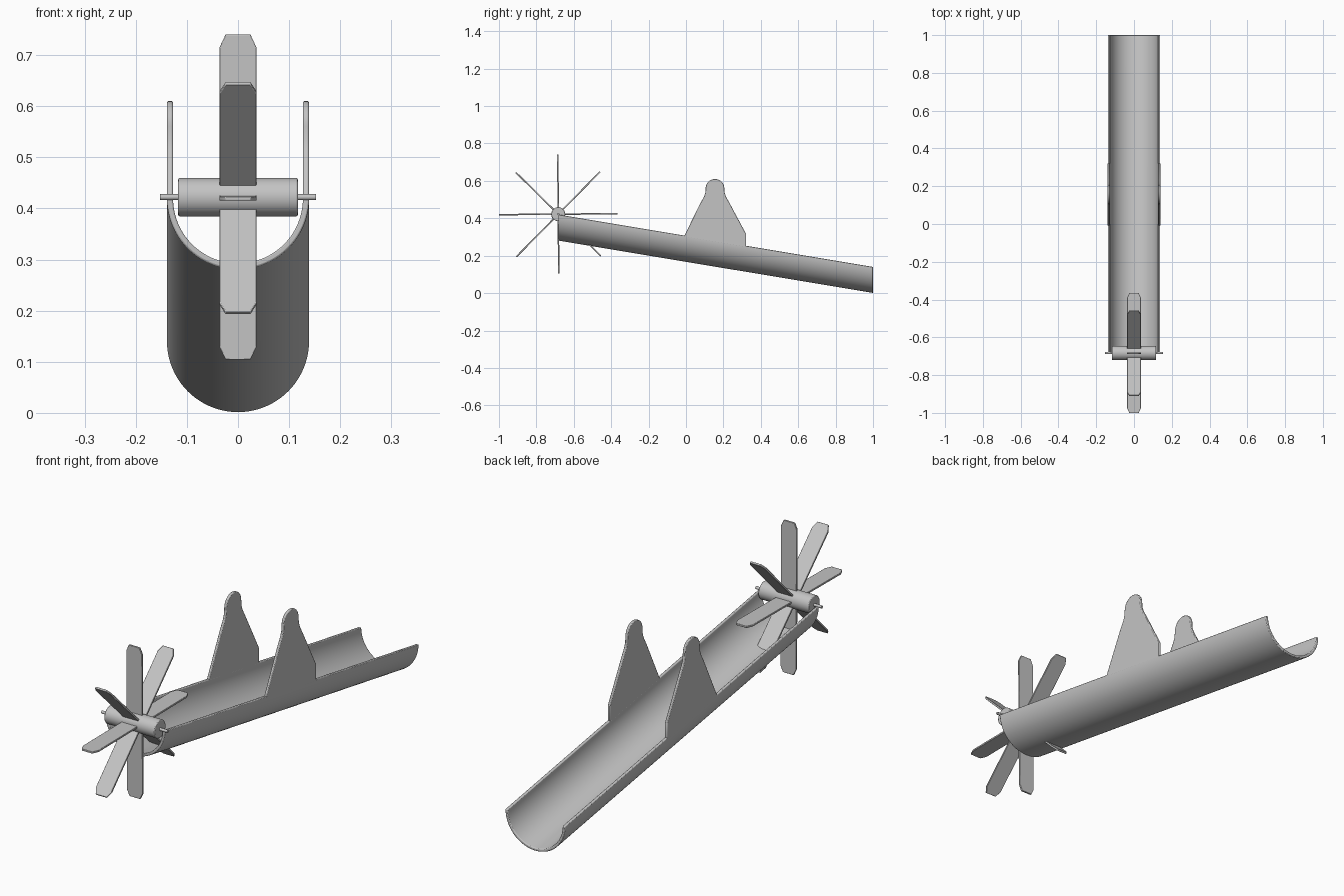
import bpy, bmesh, math
from mathutils import Matrix

if "Cube" in bpy.data.objects:
    bpy.data.objects.remove(bpy.data.objects["Cube"])

grey = bpy.data.materials.new("plain_grey")
grey.diffuse_color = (0.55, 0.55, 0.55, 1)
grey.use_nodes = True
grey.node_tree.nodes["Principled BSDF"].inputs["Base Color"].default_value = grey.diffuse_color

Y0, Y1 = -0.683, 1.0            # trough ends
R, T = 0.139, 0.012             # trough radius and wall thickness
ZF, ZB = 0.42, 0.14             # rim height at front and back
AXLE_Z = 0.422


def rim(y):
    return ZF + (ZB - ZF) * (y - Y0) / (Y1 - Y0)


def loft(name, a, b, bevel=0.0):
    """Closed solid between two matching outlines."""
    bm = bmesh.new()
    va = [bm.verts.new(p) for p in a]
    vb = [bm.verts.new(p) for p in b]
    n = len(a)
    bm.faces.new(va)
    bm.faces.new(vb[::-1])
    for i in range(n):
        j = (i + 1) % n
        bm.faces.new((va[i], vb[i], vb[j], va[j]))
    bmesh.ops.recalc_face_normals(bm, faces=bm.faces)
    return finish(name, bm, bevel)


def finish(name, bm, bevel=0.0):
    me = bpy.data.meshes.new(name)
    bm.to_mesh(me)
    bm.free()
    ob = bpy.data.objects.new(name, me)
    bpy.context.collection.objects.link(ob)
    me.materials.append(grey)
    bpy.ops.object.select_all(action='DESELECT')
    ob.select_set(True)
    bpy.context.view_layer.objects.active = ob
    bpy.ops.object.shade_smooth_by_angle(angle=math.radians(35))
    if bevel:
        m = ob.modifiers.new("soft_edges", 'BEVEL')
        m.width, m.segments = bevel, 2
        m.limit_method, m.angle_limit = 'ANGLE', math.radians(40)
    return ob


def rod(name, radius, length, sides, bevel=0.0):
    """Cylinder lying along x on the wheel axis."""
    bm = bmesh.new()
    mat = Matrix.Translation((0, Y0, AXLE_Z)) @ Matrix.Rotation(math.pi / 2, 4, 'Y')
    bmesh.ops.create_cone(bm, cap_ends=True, segments=sides, radius1=radius,
                          radius2=radius, depth=length, matrix=mat)
    return finish(name, bm, bevel)


# Sloping half-pipe trough with upright ends
N = 40
arc = [math.pi + math.pi * i / N for i in range(N + 1)]
section = [(R * math.cos(t), R * math.sin(t)) for t in arc]
section += [((R - T) * math.cos(t), (R - T) * math.sin(t)) for t in reversed(arc)]
loft("trough", [(x, Y0, ZF + z) for x, z in section],
     [(x, Y1, ZB + z) for x, z in section], 0.003)

# Two upright side brackets with rounded heads
CY, CZ, CR = 0.155, 0.56, 0.05
ya, yb = -0.012, 0.322
outline = [(ya, rim(ya) - 0.008), (yb, rim(yb) - 0.008), (yb, 0.315),
           (0.232, 0.483), (0.214, 0.515), (0.207, 0.535)]
outline += [(CY + CR * math.cos(math.pi * i / 16), CZ + CR * math.sin(math.pi * i / 16))
            for i in range(17)]
outline += [(0.103, 0.535), (0.096, 0.515), (0.078, 0.483)]
for side, s in (("left", -1), ("right", 1)):
    loft(side + "_bracket", [(s * (R - T), y, z) for y, z in outline],
         [(s * R, y, z) for y, z in outline], 0.003)

# Wheel hub and thin axle pin
rod("wheel_hub", 0.0375, 0.234, 40, 0.003)
rod("axle_pin", 0.006, 0.306, 16)

# Eight flat paddles with clipped tips
W, L, H = 0.0365, 0.318, 0.004
paddle = [(-W, 0.02), (W, 0.02), (W, L - 0.026), (W - 0.012, L), (-W + 0.012, L), (-W, L - 0.026)]
for k in range(8):
    m = (Matrix.Translation((0, Y0, AXLE_Z)) @
         Matrix.Rotation(k * math.pi / 4 + 0.008, 4, 'X'))
    loft("paddle_%d" % (k + 1), [m @ Matrix.Translation((x, -H, z)).translation for x, z in paddle],
         [m @ Matrix.Translation((x, H, z)).translation for x, z in paddle], 0.0015)
